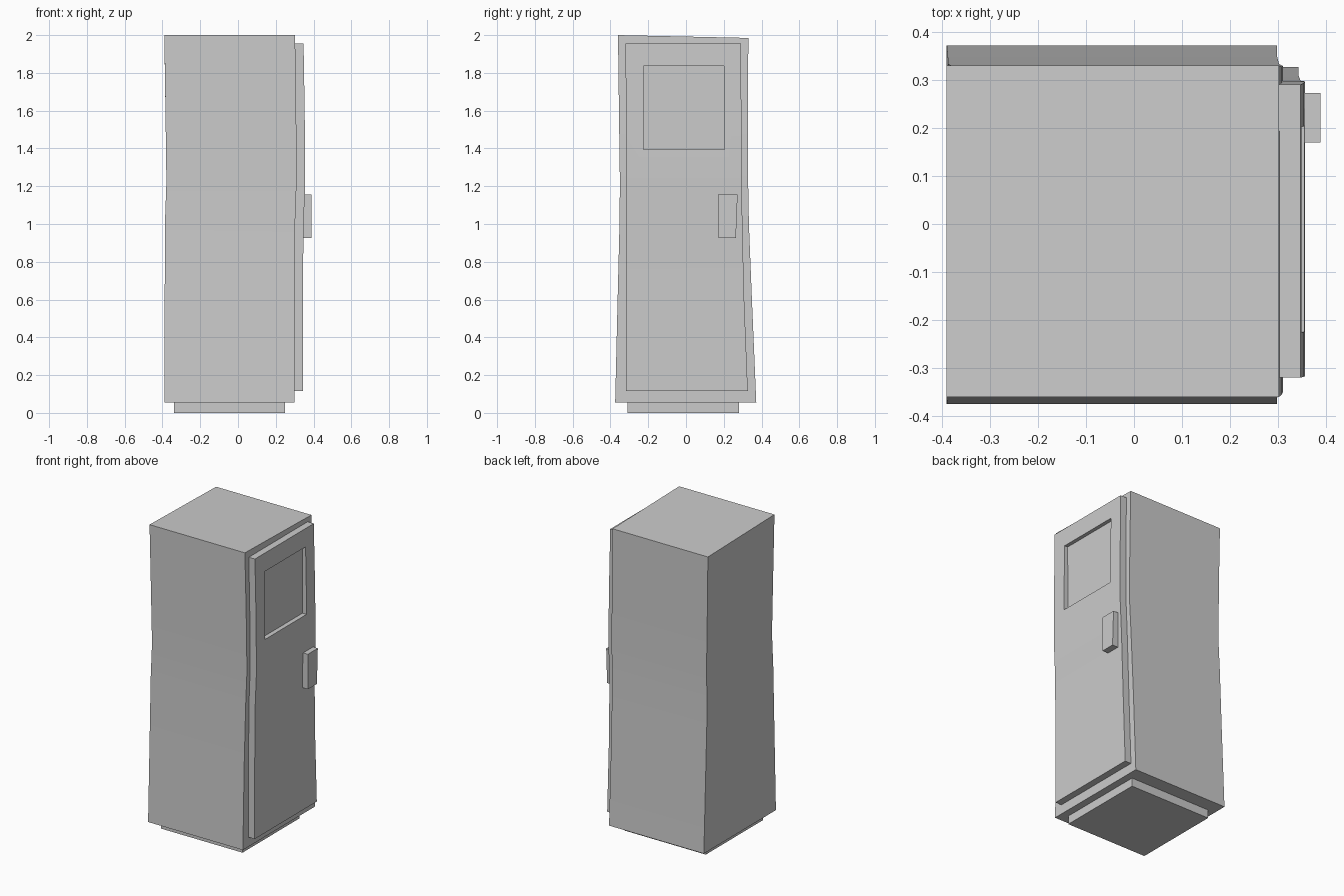
import bpy, bmesh, math

if "Cube" in bpy.data.objects:
    bpy.data.objects.remove(bpy.data.objects["Cube"])


def loft(name, sections, bevel=0.0, back_drop=0.0):
    """Stack rectangular sections (z, x0, x1, y0, y1) into a closed box."""
    bm = bmesh.new()
    rings = []
    for i, (z, x0, x1, y0, y1) in enumerate(sections):
        drop = back_drop if i == len(sections) - 1 else 0.0
        corners = ((x0, y0, z), (x1, y0, z), (x1, y1, z - drop), (x0, y1, z - drop))
        rings.append([bm.verts.new(c) for c in corners])
    for a, b in zip(rings, rings[1:]):
        for k in range(4):
            n = (k + 1) % 4
            bm.faces.new((a[k], a[n], b[n], b[k]))
    bm.faces.new(rings[0][::-1])
    bm.faces.new(rings[-1])
    if bevel:
        edges = [e for e in bm.edges if e.calc_face_angle() > math.radians(45)]
        bmesh.ops.bevel(bm, geom=edges, offset=bevel, segments=1,
                        affect='EDGES', profile=0.5)
    bmesh.ops.recalc_face_normals(bm, faces=bm.faces)
    mesh = bpy.data.meshes.new(name)
    bm.to_mesh(mesh)
    bm.free()
    obj = bpy.data.objects.new(name, mesh)
    bpy.context.collection.objects.link(obj)
    return obj


def smooth(obj):
    bpy.ops.object.select_all(action='DESELECT')
    obj.select_set(True)
    bpy.context.view_layer.objects.active = obj
    bpy.ops.object.shade_smooth_by_angle(angle=math.radians(50))


# cabinet body, slightly crooked at mid height
body = loft("cabinet_body", [
    (0.055, -0.39, 0.298, -0.375, 0.372),
    (0.60, -0.388, 0.298, -0.362, 0.349),
    (1.00, -0.387, 0.302, -0.352, 0.333),
    (1.22, -0.379, 0.310, -0.350, 0.329),
    (1.60, -0.384, 0.308, -0.355, 0.328),
    (2.00, -0.39, 0.302, -0.360, 0.330),
], bevel=0.013, back_drop=0.015)

# recessed plinth
plinth = loft("plinth", [
    (0.0, -0.34, 0.25, -0.31, 0.28),
    (0.08, -0.34, 0.25, -0.31, 0.28),
])

# door panel following the crooked body
door = loft("door", [
    (0.117, 0.27, 0.343, -0.317, 0.327),
    (0.60, 0.27, 0.343, -0.317, 0.308),
    (1.00, 0.27, 0.347, -0.317, 0.298),
    (1.22, 0.27, 0.356, -0.317, 0.297),
    (1.60, 0.27, 0.353, -0.318, 0.293),
    (1.956, 0.27, 0.347, -0.320, 0.290),
], bevel=0.015)

# shallow window recess cut into the door
cutter = loft("window_cutter", [
    (1.395, 0.325, 0.45, -0.224, 0.204),
    (1.837, 0.325, 0.45, -0.226, 0.202),
])
cutter.hide_render = True
cut = door.modifiers.new("window", 'BOOLEAN')
cut.operation = 'DIFFERENCE'
cut.solver = 'EXACT'
cut.object = cutter
bpy.context.view_layer.objects.active = door
bpy.ops.object.modifier_apply(modifier=cut.name)
bpy.data.objects.remove(cutter, do_unlink=True)

# door handle
handle = loft("handle", [
    (0.925, 0.33, 0.388, 0.172, 0.264),
    (1.155, 0.33, 0.388, 0.170, 0.273),
], bevel=0.006)

for part in (body, plinth, door, handle):
    smooth(part)
